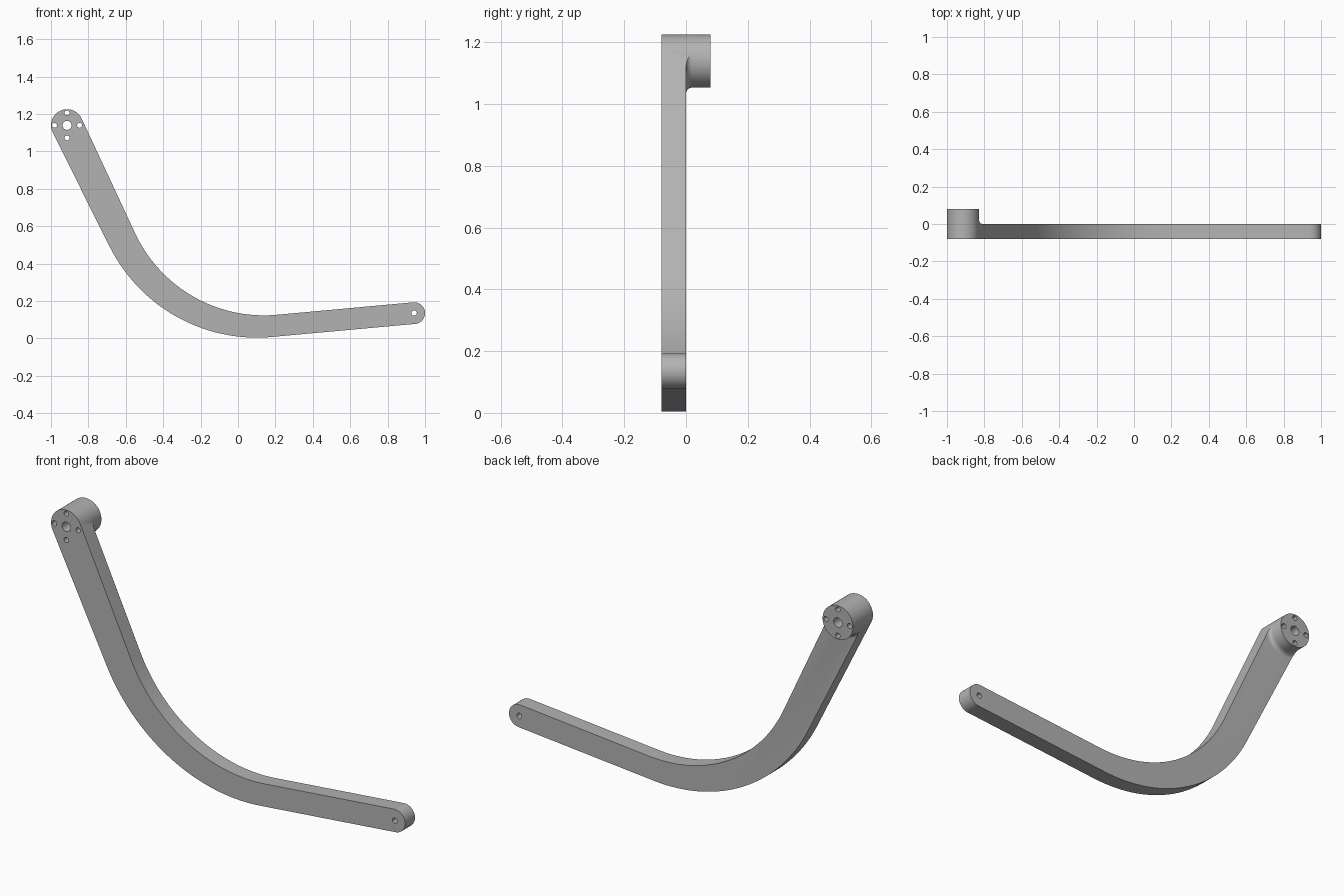
import bpy, bmesh, math
from mathutils import Matrix

if "Cube" in bpy.data.objects:
    bpy.data.objects.remove(bpy.data.objects["Cube"])

BOSS, BOSS_R = (-0.914, 1.139), 0.086
TIP, TIP_R = (0.942, 0.135), 0.058
FRONT, MID, BACK = -0.08, 0.0, 0.08


def arc(c, r, a0, a1, n):
    angles = [math.radians(a0 + (a1 - a0) * i / n) for i in range(n + 1)]
    return [(c[0] + r * math.cos(a), c[1] + r * math.sin(a)) for a in angles]


def to_object(bm, name):
    bmesh.ops.recalc_face_normals(bm, faces=bm.faces)
    mesh = bpy.data.meshes.new(name)
    bm.to_mesh(mesh)
    bm.free()
    ob = bpy.data.objects.new(name, mesh)
    bpy.context.collection.objects.link(ob)
    return ob


def extrude(name, outline, y0, y1):
    bm = bmesh.new()
    face = bm.faces.new([bm.verts.new((x, y0, z)) for x, z in outline])
    side = bmesh.ops.extrude_face_region(bm, geom=[face])
    verts = [v for v in side["geom"] if isinstance(v, bmesh.types.BMVert)]
    bmesh.ops.translate(bm, verts=verts, vec=(0, y1 - y0, 0))
    return to_object(bm, name)


def lathe(name, centre, profile, n=96):
    """Spin (radius, y) rings about a y-parallel axis and cap both ends."""
    bm = bmesh.new()
    rings = []
    for r, y in profile:
        rings.append([bm.verts.new((x, y, z)) for x, z in arc(centre, r, 0, 360 - 360 / n, n - 1)])
    for a, b in zip(rings, rings[1:]):
        for i in range(n):
            j = (i + 1) % n
            bm.faces.new((a[i], a[j], b[j], b[i]))
    bm.faces.new(rings[0])
    bm.faces.new(rings[-1])
    return to_object(bm, name)


def boolean(ob, other, operation):
    mod = ob.modifiers.new(operation, "BOOLEAN")
    mod.operation, mod.object, mod.solver = operation, other, "EXACT"
    bpy.context.view_layer.objects.active = ob
    bpy.ops.object.modifier_apply(modifier=mod.name)
    bpy.data.objects.remove(other)


# Bent arm outline: boss end, outer bend, tip end, inner bend
outline = (arc(BOSS, BOSS_R, 25.3, 206.6, 48)
           + arc((0.101, 0.884), 0.88, 206.6, 275.1, 48)
           + arc(TIP, TIP_R, -84.9, 95.2, 32)
           + arc((0.139, 0.883), 0.76, 275.2, 205.3, 48))
arm = extrude("bent_arm", outline, FRONT, BACK)

# Cut the back half away except the round boss with its fillet at the root
F = 0.02
fillet = [(BOSS_R + F - F * math.sin(t), MID + F - F * math.cos(t))
          for t in (math.radians(a) for a in range(0, 91, 15))]
keep = lathe("boss_keep", BOSS, [(3.0, FRONT - 0.1), (3.0, MID)] + fillet
             + [(BOSS_R + 0.0005, BACK + 0.1)], 128)
boolean(arm, keep, "INTERSECT")

# Round off the arm side of the boss
# Through holes: centre bore, four bolt holes, tip hole
holes = [(BOSS, 0.024), (TIP, 0.014)]
holes += [(p, 0.013) for p in arc(BOSS, 0.067, 0, 270, 3)]
for centre, r in holes:
    cutter = lathe("hole_cutter", centre, [(r, FRONT - 0.1), (r, BACK + 0.1)], 32)
    boolean(arm, cutter, "DIFFERENCE")

# Plain grey finish
grey = bpy.data.materials.new("grey")
grey.diffuse_color = (0.45, 0.45, 0.45, 1)
grey.use_nodes = True
grey.node_tree.nodes["Principled BSDF"].inputs["Base Color"].default_value = grey.diffuse_color
arm.data.materials.clear()
arm.data.materials.append(grey)
for poly in arm.data.polygons:
    poly.material_index = 0

bpy.ops.object.select_all(action="DESELECT")
arm.select_set(True)
bpy.context.view_layer.objects.active = arm
bpy.ops.object.shade_smooth_by_angle(angle=math.radians(30))
